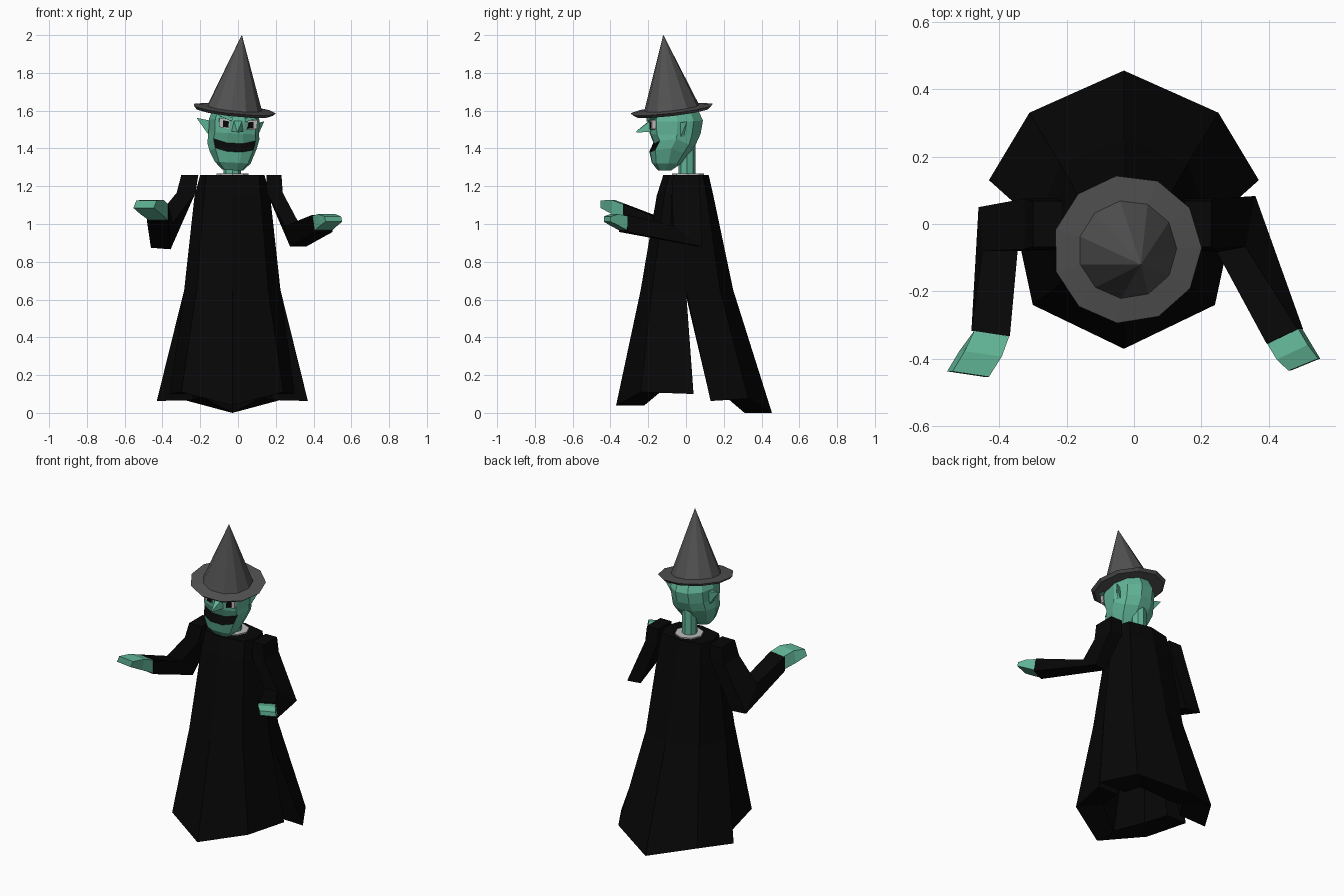
import bpy, bmesh, math
from mathutils import Vector, Matrix

if "Cube" in bpy.data.objects:
    bpy.data.objects.remove(bpy.data.objects["Cube"])


def material(name, rgb):
    m = bpy.data.materials.new(name)
    m.diffuse_color = (*rgb, 1)
    m.use_nodes = True
    m.node_tree.nodes["Principled BSDF"].inputs["Base Color"].default_value = m.diffuse_color
    return m


CLOTH = material("black_cloth", (0.002, 0.002, 0.002))
SKIN = material("green_skin", (0.12, 0.46, 0.31))
FELT = material("dark_felt", (0.085, 0.085, 0.085))
PALE = material("pale_grey", (0.5, 0.5, 0.5))


def loft(bm, rings, closed=True, caps=True):
    """Bridge rows of points with quads, optionally capping both ends."""
    rows = [[bm.verts.new(p) for p in r] for r in rings]
    n = len(rows[0])
    for a, b in zip(rows, rows[1:]):
        for i in range(n if closed else n - 1):
            j = (i + 1) % n
            bm.faces.new((a[i], a[j], b[j], b[i]))
    if caps:
        bm.faces.new(rows[0])
        bm.faces.new(rows[-1])


def finish(bm, name, *mats):
    bmesh.ops.remove_doubles(bm, verts=bm.verts, dist=0.0005)
    bmesh.ops.recalc_face_normals(bm, faces=bm.faces)
    me = bpy.data.meshes.new(name)
    bm.to_mesh(me)
    bm.free()
    for m in mats:
        me.materials.append(m)
    ob = bpy.data.objects.new(name, me)
    bpy.context.collection.objects.link(ob)
    return ob


def solid(name, rings, *mats):
    bm = bmesh.new()
    loft(bm, rings)
    return finish(bm, name, *mats)


def circle(r, z, n, cx=0, cy=0):
    return [Vector((cx + r * math.sin(math.tau * i / n),
                    cy + r * math.cos(math.tau * i / n), z)) for i in range(n)]


def quad(c, u, v):
    """Four-cornered ring: centre and two half axes."""
    c, u, v = Vector(c), Vector(u), Vector(v)
    return [c + u + v, c - u + v, c - u - v, c + u - v]


# Robe: mirrored half rows (side, corner, centre) from the shoulders down,
# round the thick hem and up the lining; front and back split at the sides
CX = -0.03


def row(side, corner, mid):
    pts = [side, corner, mid] + [(-p[0], p[1], p[2]) for p in (corner, side)]
    return [Vector((p[0] + CX, p[1], p[2])) for p in pts]


front = [row((.17, 0, 1.26), (.14, -.09, 1.26), (0, -.12, 1.26)),
         row((.20, 0, 1.15), (.15, -.115, 1.15), (0, -.155, 1.15)),
         row((.255, 0, .65), (.19, -.18, .65), (0, -.24, .65)),
         row((.33, .04, .10), (.27, -.24, .11), (0, -.37, .04)),
         row((.19, .04, .10), (.16, -.13, .115), (0, -.22, .04)),
         row((.15, 0, .62), (.11, -.07, .62), (0, -.10, .62))]
back = [row((.17, 0, 1.26), (.14, .09, 1.26), (0, .12, 1.26)),
        row((.20, 0, 1.15), (.15, .11, 1.15), (0, .145, 1.15)),
        row((.255, 0, .65), (.19, .18, .65), (0, .25, .65)),
        row((.40, .13, .063), (.28, .33, .075), (0, .455, 0)),
        row((.21, .13, .068), (.16, .21, .085), (0, .31, 0)),
        row((.15, 0, .62), (.11, .07, .62), (0, .10, .62))]
bm = bmesh.new()
for panel in (front, back):
    loft(bm, panel, closed=False, caps=False)
    for k in (0, -1):       # slit edges
        bm.faces.new([bm.verts.new(panel[r][k]) for r in (2, 3, 4, 5)])
for r in (0, 5):            # shoulder top and lining top
    bm.faces.new([bm.verts.new(p) for p in front[r] + back[r][3:0:-1]])
finish(bm, "robe", CLOTH)

# Sleeves with a mitred elbow, and hands
solid("left_sleeve", [
    quad((.19, 0, 1.26), (.04, 0, 0), (0, .068, 0)),
    quad((.195, 0, 1.165), (.042, 0, 0), (0, .075, 0)),
    quad((.303, .0, .935), (.042, .008, .0), (.015, .075, -.055)),
    quad((.447, -.333, 1.003), (.046, .022, 0), (.008, 0, -.045))], CLOTH)
solid("left_hand", [
    quad((.447, -.333, 1.005), (.046, .022, 0), (.006, 0, -.038)),
    quad((.475, -.38, 1.022), (.046, .022, 0), (.006, 0, -.03)),
    quad((.505, -.417, 1.026), (.044, .018, 0), (.003, 0, -.014))], SKIN)
solid("right_sleeve", [
    quad((-.255, 0, 1.26), (.045, 0, 0), (0, .068, 0)),
    quad((-.275, 0, 1.165), (.05, 0, 0), (0, .075, 0)),
    quad((-.403, -.015, .94), (.052, 0, -.004), (-.006, .065, -.07)),
    quad((-.425, -.325, 1.06), (.057, -.008, 0), (0, 0, -.045))], CLOTH)
solid("right_hand", [
    quad((-.422, -.325, 1.063), (.052, -.008, 0), (0, 0, -.042)),
    quad((-.455, -.385, 1.09), (.055, -.008, 0), (-.008, 0, -.037)),
    quad((-.492, -.445, 1.105), (.054, -.008, 0), (-.008, 0, -.02))], SKIN)

# Collar and neck
solid("collar", [circle(.085, 1.25, 8, CX, .01), circle(.085, 1.268, 8, CX, .01)], PALE)
solid("neck", [circle(.046, 1.25, 8, CX, .005), circle(.046, 1.45, 8, CX, .005)], SKIN)

# Head frame: turned and leaned a little
TURN = (Matrix.Translation((CX, -.05, 1.35)) @ Matrix.Rotation(math.radians(3), 4, 'Y')
        @ Matrix.Rotation(math.radians(4), 4, 'Z') @ Matrix.Translation((0, 0, -1.35)))

# Head: ten-sided rings (z, front, back, half width), mouth faces coloured black
bm = bmesh.new()
rings = []
for z, f, b, w in ((1.285, -.10, -.03, .055), (1.325, -.13, .03, .095),
                   (1.38, -.142, .07, .125), (1.425, -.12, .10, .138),
                   (1.48, -.14, .125, .133), (1.55, -.145, .137, .135),
                   (1.61, -.135, .11, .115)):
    ring = []
    for i in range(10):
        a = math.tau * (i + .5) / 10
        x, c = w * math.sin(a), min(1, max(-1, math.cos(a) / .951))
        lift = .025 * (x / .12) ** 2 if c > 0 and 1.35 < z < 1.45 else 0
        c = max(c, 0) ** .5 if c > 1e-6 else min(c, 0)   # flatter face
        ring.append(TURN @ Vector((x, (f + b) / 2 - c * (b - f) / 2, z + lift)))
    rings.append(ring)
loft(bm, rings)
bm.faces.ensure_lookup_table()
for k in (8, 9, 0):
    bm.faces[20 + k].material_index = 1
finish(bm, "head", SKIN, CLOTH)

# Nose: pointed wedge
base = ((-.035, -.13, 1.49), (.035, -.13, 1.49), (.022, -.14, 1.55), (-.022, -.14, 1.55))
tip = Vector((.005, -.222, 1.486))
solid("nose", [[TURN @ (Vector(p) + Vector((.01, 0, 0))) for p in base],
               [TURN @ tip.lerp(Vector(p), .1) for p in base]], SKIN)

# Eyes, pupils, slanted brows and swept-back ears
for s, side in ((-1, "right"), (1, "left")):
    def box(name, c, u, v, depth, mat):
        c = Vector((c[0] * s + .012, c[1], c[2]))
        u, v = Vector((u[0] * s, *u[1:])), Vector(v)
        rs = [[TURN @ p for p in quad(c + Vector((0, d, 0)), u, v)] for d in (-depth, depth)]
        solid(side + name, rs, mat)
    box("_eye", (.074, -.132, 1.53), (.027, .004, .004), (0, 0, .024), .01, PALE)
    box("_pupil", (.066, -.137, 1.527), (.015, .002, .002), (0, 0, .017), .01, CLOTH)
    box("_brow", (.07, -.136, 1.566), (.036, .006, .014), (0, 0, .01), .015, SKIN)
    base = [(.12, .0, 1.54), (.12, .035, 1.54), (.12, .03, 1.46), (.12, .005, 1.45)]
    tip = Vector((.18 - s * .018, .045, 1.552))
    solid(side + "_ear", [[TURN @ Vector((p[0] * s, p[1], p[2])) for p in base],
                          [TURN @ Vector((t.x * s, t.y, t.z)) for t in
                           [tip.lerp(Vector(p), .04) for p in base]]], SKIN)

# Hat: eleven-sided brim and cone on a tilted axis
axis = Vector((.04, -.045, .39))
hat = solid("hat", [circle(r, z, 11) for r, z in
                    ((.12, -.018), (.205, -.016), (.222, 0), (.147, .006), (.0015, axis.length))], FELT)
hat.rotation_mode = 'QUATERNION'
hat.rotation_quaternion = axis.to_track_quat('Z', 'Y')
hat.location = (-.02, -.075, 1.608)
